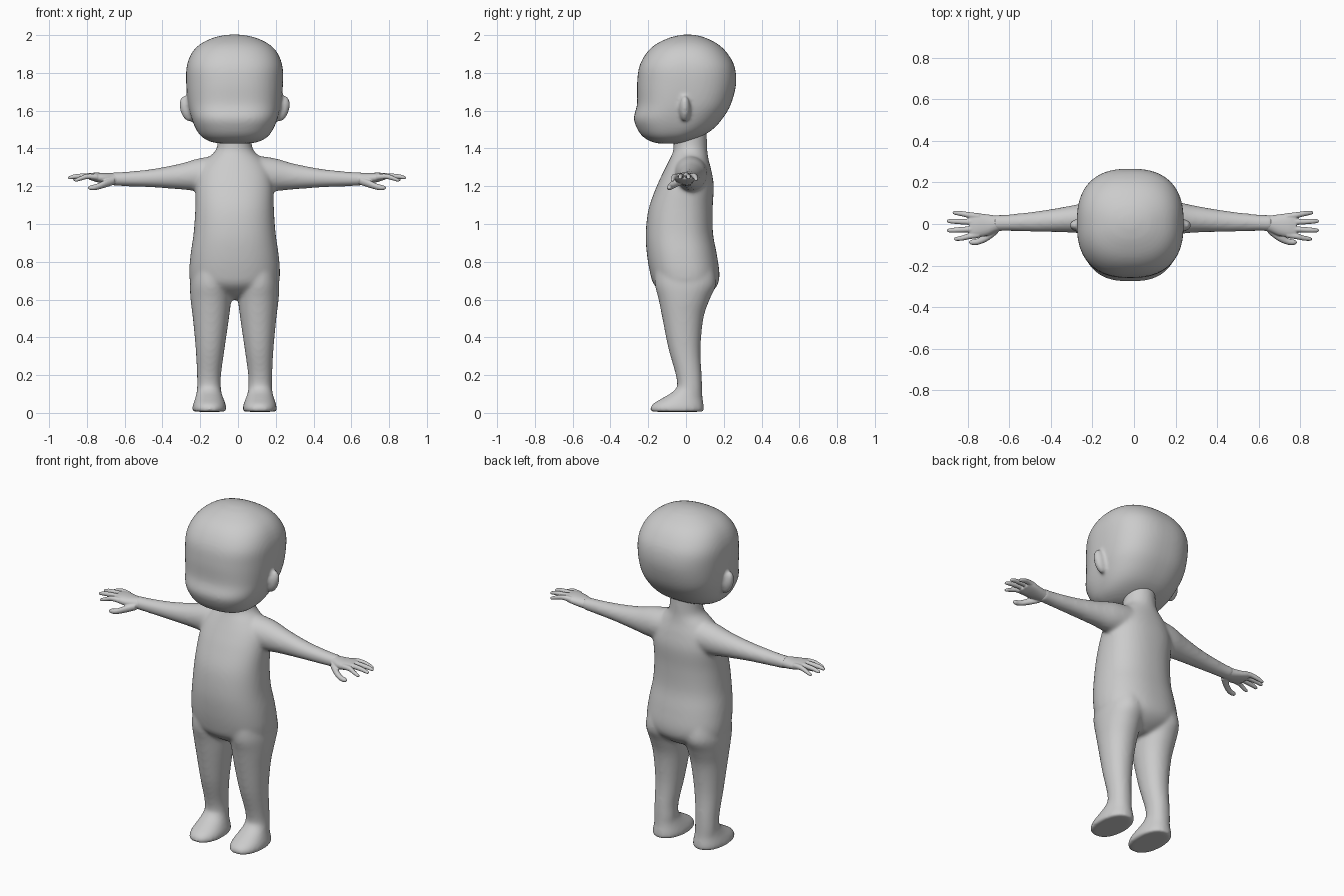
import bpy, bmesh, math
from mathutils import Vector, Matrix

CX = -0.018          # symmetry plane of head, torso and legs
ARM_CX = -0.005      # symmetry plane of the hands


def spline(rows, steps):
    """Catmull-Rom interpolation through rows of section values."""
    rows = [Vector(r) for r in rows]
    out = []
    for i in range(len(rows) - 1):
        p0, p1 = rows[max(i - 1, 0)], rows[i]
        p2, p3 = rows[i + 1], rows[min(i + 2, len(rows) - 1)]
        for k in range(steps):
            t = k / steps
            out.append(0.5 * (2 * p1 + (p2 - p0) * t + (2 * p0 - 5 * p1 + 4 * p2 - p3) * t * t
                              + (3 * p1 - p0 - 3 * p2 + p3) * t ** 3))
    return out + [rows[-1]]


def loft(bm, axis, rows, cx=0.0, side=1, steps=4, sides=40):
    """Rows are (position along axis, a_min, a_max, b_min, b_max, roundness)."""
    rings = []
    for t, a0, a1, b0, b1, n in spline(rows, steps):
        ring = []
        for k in range(sides):
            c, s = math.cos(2 * math.pi * k / sides), math.sin(2 * math.pi * k / sides)
            a = (a0 + a1) / 2 + (a1 - a0) / 2 * math.copysign(abs(c) ** (2 / n), c)
            b = (b0 + b1) / 2 + (b1 - b0) / 2 * math.copysign(abs(s) ** (2 / n), s)
            x, y, z = (a, b, t) if axis == 'z' else (t, a, b)
            ring.append(bm.verts.new((cx + side * x, y, z)))
        rings.append(ring)
    for r, q in zip(rings, rings[1:]):
        for k in range(sides):
            j = (k + 1) % sides
            bm.faces.new((r[k], r[j], q[j], q[k]))
    bm.faces.new(rings[0])
    bm.faces.new(rings[-1])


def finish(bm, name, voxel, iterations):
    """Fuse overlapping shells into one smooth skin."""
    bmesh.ops.recalc_face_normals(bm, faces=bm.faces[:])
    me = bpy.data.meshes.new(name)
    bm.to_mesh(me)
    bm.free()
    ob = bpy.data.objects.new(name, me)
    bpy.context.collection.objects.link(ob)
    rm = ob.modifiers.new("fuse", 'REMESH')
    rm.mode = 'VOXEL'
    rm.voxel_size = voxel
    rm.use_smooth_shade = True
    sm = ob.modifiers.new("soften", 'SMOOTH')
    sm.factor = 0.5
    sm.iterations = iterations
    return ob


def centred(rows):
    """(z, half width, y front, y back, roundness) to full section rows."""
    return [(z, -w, w, f, b, n) for z, w, f, b, n in rows]


# Head with muzzle and ears
bm = bmesh.new()
loft(bm, 'z', centred([
    (1.426, 0.07, -0.14, -0.03, 2.2), (1.435, 0.125, -0.18, 0.01, 2.3),
    (1.46, 0.172, -0.225, 0.075, 2.4), (1.50, 0.203, -0.256, 0.14, 2.5),
    (1.56, 0.228, -0.276, 0.195, 2.6), (1.635, 0.246, -0.259, 0.238, 2.6),
    (1.74, 0.256, -0.259, 0.265, 2.5), (1.83, 0.254, -0.248, 0.258, 2.5),
    (1.90, 0.230, -0.213, 0.222, 2.4), (1.95, 0.185, -0.162, 0.172, 2.3),
    (1.985, 0.115, -0.09, 0.105, 2.2), (2.0, 0.05, -0.03, 0.05, 2.0),
    (2.003, 0.005, 0.0, 0.01, 2.0)]), cx=CX, sides=64)
for s in (1, -1):
    m = (Matrix.Translation((CX + s * 0.252, -0.006, 1.61))
         @ Matrix.Rotation(s * math.radians(16), 4, 'Y')
         @ Matrix.Diagonal((0.037, 0.029, 0.07, 1)))
    bmesh.ops.create_uvsphere(bm, u_segments=24, v_segments=16, radius=1, matrix=m)
finish(bm, "head", 0.01, 4)

# Torso and neck
bm = bmesh.new()
loft(bm, 'z', centred([
    (0.60, 0.06, -0.05, 0.07, 2), (0.635, 0.16, -0.12, 0.13, 2.1),
    (0.68, 0.228, -0.170, 0.168, 2.2), (0.74, 0.240, -0.190, 0.177, 2.3),
    (0.84, 0.233, -0.207, 0.163, 2.3), (0.95, 0.217, -0.213, 0.143, 2.3),
    (1.08, 0.208, -0.198, 0.141, 2.3), (1.20, 0.205, -0.155, 0.147, 2.3),
    (1.28, 0.190, -0.118, 0.135, 2.2), (1.34, 0.150, -0.088, 0.120, 2.1),
    (1.385, 0.104, -0.068, 0.113, 2), (1.43, 0.090, -0.066, 0.111, 2),
    (1.52, 0.088, -0.066, 0.108, 2)]), cx=CX, sides=56)

for s in (1, -1):
    # Leg
    loft(bm, 'z', [
        (0.06, 0.072, 0.200, -0.07, 0.087, 2.1), (0.13, 0.072, 0.199, -0.048, 0.086, 2.1),
        (0.20, 0.072, 0.199, -0.054, 0.083, 2.1), (0.34, 0.053, 0.206, -0.093, 0.077, 2.1),
        (0.50, 0.030, 0.221, -0.125, 0.092, 2.1), (0.60, 0.018, 0.233, -0.145, 0.125, 2.1),
        (0.68, 0.015, 0.236, -0.165, 0.16, 2.1), (0.76, 0.02, 0.225, -0.165, 0.15, 2.1)],
        cx=CX, side=s)
    # Foot
    loft(bm, 'z', [
        (0.006, 0.046, 0.221, -0.186, 0.094, 2.2), (0.025, 0.043, 0.224, -0.19, 0.095, 2.2),
        (0.05, 0.049, 0.218, -0.172, 0.092, 2.2), (0.08, 0.060, 0.208, -0.122, 0.088, 2.1),
        (0.11, 0.070, 0.201, -0.072, 0.086, 2.1), (0.14, 0.074, 0.197, -0.045, 0.083, 2.1)],
        cx=CX, side=s)
    # Arm
    loft(bm, 'x', [
        (0.08, -0.075, 0.115, 1.17, 1.365, 2), (0.20, -0.053, 0.108, 1.174, 1.348, 2),
        (0.30, -0.041, 0.088, 1.183, 1.320, 2), (0.45, -0.038, 0.063, 1.194, 1.291, 2),
        (0.60, -0.034, 0.046, 1.200, 1.276, 2), (0.67, -0.036, 0.044, 1.204, 1.273, 2)],
        cx=ARM_CX, side=s)
finish(bm, "body", 0.01, 10)


def digit(bm, points, radii, side):
    """Finger as a tube along x through points."""
    loft(bm, 'x', [(x, y - r, y + r, z - r, z + r, 2) for (x, y, z), r in zip(points, radii)],
         cx=ARM_CX, side=side, sides=16)


# Hands: palm, four fingers and thumb
TIPS = [(0.868, 0.054, 1.236), (0.896, 0.014, 1.245), (0.896, -0.031, 1.245), (0.862, -0.072, 1.232)]
for s, name in ((1, "left_hand"), (-1, "right_hand")):
    bm = bmesh.new()
    loft(bm, 'x', [
        (0.60, -0.028, 0.040, 1.206, 1.270, 2), (0.65, -0.036, 0.040, 1.207, 1.269, 2),
        (0.70, -0.056, 0.046, 1.213, 1.270, 2.2), (0.75, -0.064, 0.052, 1.224, 1.272, 2.3),
        (0.785, -0.060, 0.050, 1.236, 1.268, 2.3)], cx=ARM_CX, side=s)
    for i, (x, y, z) in enumerate(TIPS):
        by = 0.036 - 0.029 * i
        bz = 1.252 - 0.003 * (i == 3)
        digit(bm, [(0.74, by, bz), (0.79, by * 0.6 + y * 0.4, bz + 0.003),
                   (x - 0.04, by * 0.2 + y * 0.8, (bz + z) / 2 + 0.003),
                   (x - 0.008, y, z), (x, y, z)],
              (0.016, 0.0145, 0.0125, 0.009, 0.003), s)
    digit(bm, [(0.65, -0.025, 1.228), (0.70, -0.062, 1.212), (0.745, -0.084, 1.196),
               (0.778, -0.088, 1.192), (0.79, -0.088, 1.192)],
          (0.02, 0.02, 0.016, 0.012, 0.003), s)
    finish(bm, name, 0.004, 4)
